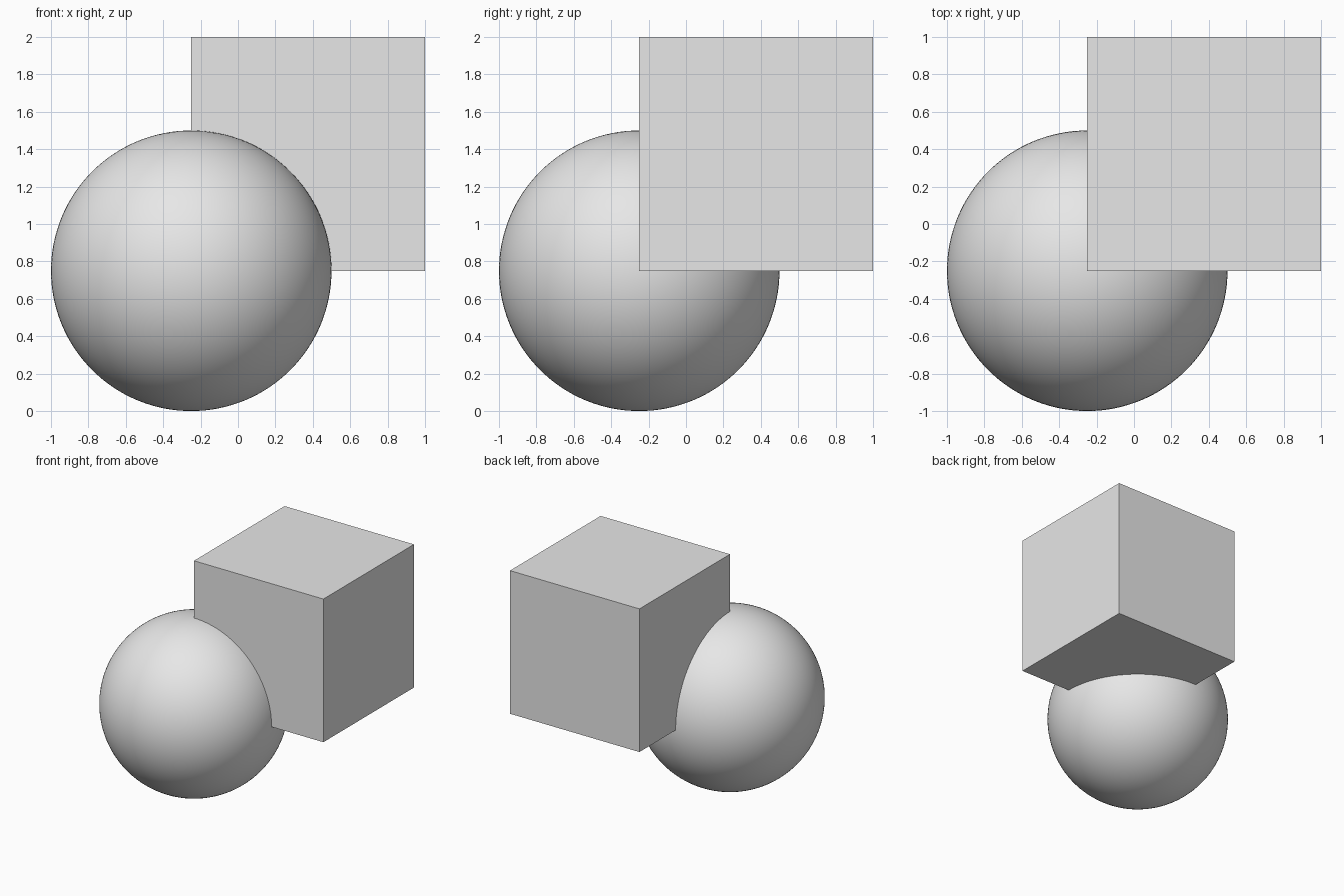
import bpy

# Remove the default object
default = bpy.data.objects.get("Cube")
if default:
    bpy.data.objects.remove(default, do_unlink=True)

# Single flat colour
GREY = (0.8, 0.8, 0.8, 1.0)
grey = bpy.data.materials.new("light_grey")
grey.use_nodes = True
grey.diffuse_color = GREY
for node in grey.node_tree.nodes:
    if node.type == 'BSDF_PRINCIPLED':
        node.inputs["Base Color"].default_value = GREY


def finish(name):
    """Name the active object and give it the grey material."""
    obj = bpy.context.object
    obj.name = obj.data.name = name
    obj.data.materials.append(grey)
    return obj


RADIUS = 0.75
SIDE = 1.25
CENTRE = (-0.25, -0.25, RADIUS)

# Smooth ball resting on the ground
bpy.ops.mesh.primitive_uv_sphere_add(segments=128, ring_count=64,
                                     radius=RADIUS, location=CENTRE)
finish("ball")
bpy.ops.object.shade_smooth()

# Sharp block whose inner corner sits at the centre of the ball
bpy.ops.mesh.primitive_cube_add(size=SIDE,
                                location=[c + SIDE / 2 for c in CENTRE])
finish("block")
